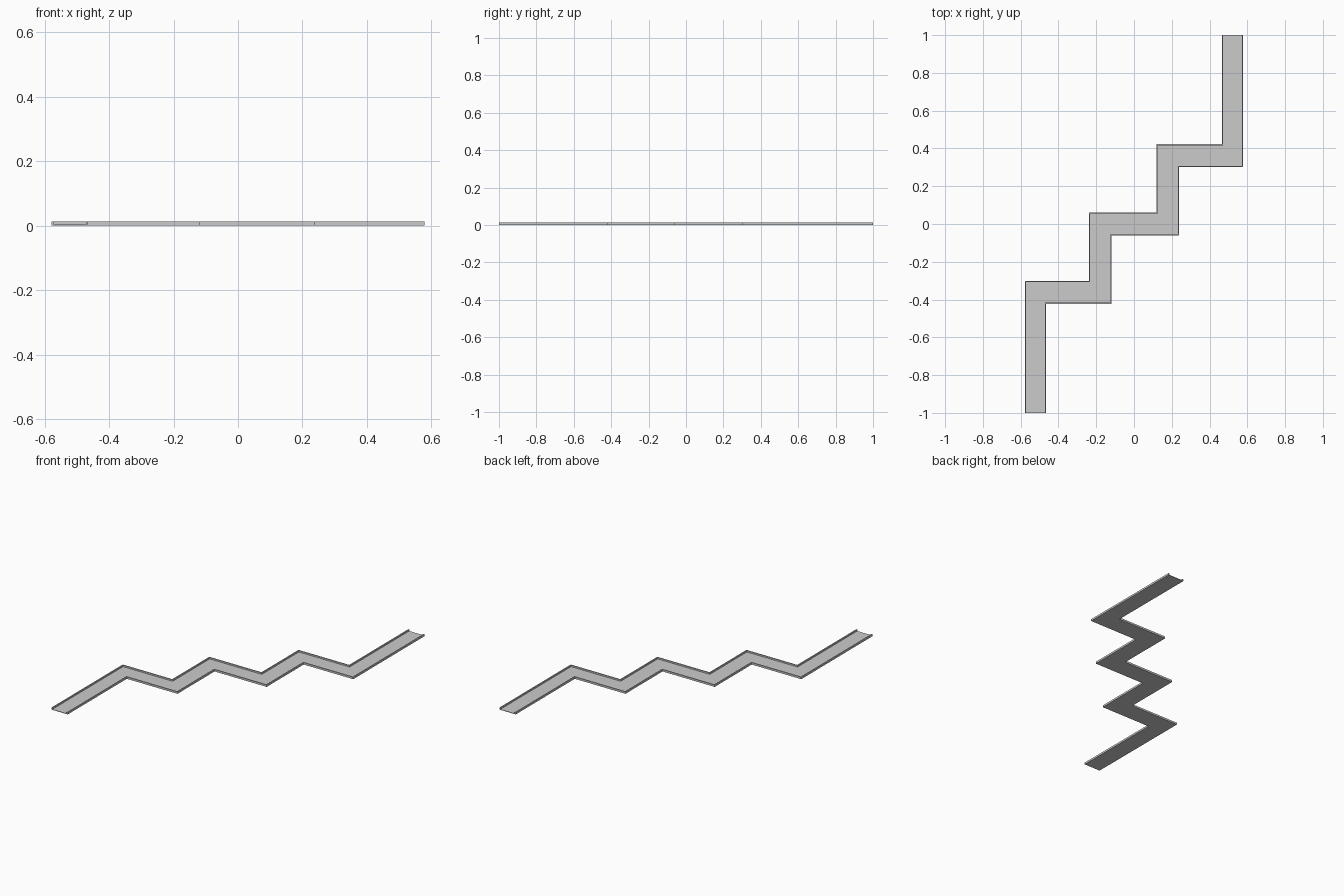
import bpy, bmesh

if "Cube" in bpy.data.objects:
    bpy.data.objects.remove(bpy.data.objects["Cube"])

WALL = 0.007    # thickness of the side lips
FLOOR = 0.003   # thickness of the base sheet
HEIGHT = 0.012  # overall height

# Outer right edge of the zigzag; the left edge is its half-turn copy
right = [(-0.465, -1), (-0.465, -0.423), (-0.118, -0.423), (-0.118, -0.061),
         (0.239, -0.061), (0.239, 0.301), (0.578, 0.301), (0.578, 1)]
left = [(-x, -y) for x, y in reversed(right)]


def inset(points, sign):
    # Mitred offset towards the channel middle, keeping the ends square
    last = len(points) - 1
    return [(x + sign * WALL, y if i in (0, last) else y - sign * WALL)
            for i, (x, y) in enumerate(points)]


left_in, right_in = inset(left, 1), inset(right, -1)

# U-shaped section swept along the path
bm = bmesh.new()
rings = []
for l, li, ri, r in zip(left, left_in, right_in, right):
    section = [(l, 0), (l, HEIGHT), (li, HEIGHT), (li, FLOOR),
               (ri, FLOOR), (ri, HEIGHT), (r, HEIGHT), (r, 0)]
    rings.append([bm.verts.new((p[0], p[1], z)) for p, z in section])
for a, b in zip(rings, rings[1:]):
    for i in range(8):
        j = (i + 1) % 8
        bm.faces.new((a[i], a[j], b[j], b[i]))

# Open-topped end faces
for ring in (rings[0], rings[-1]):
    for quad in ((0, 1, 2, 3), (0, 3, 4, 7), (4, 5, 6, 7)):
        bm.faces.new([ring[k] for k in quad])
bmesh.ops.recalc_face_normals(bm, faces=bm.faces)

mesh = bpy.data.meshes.new("zigzag_channel")
bm.to_mesh(mesh)
bm.free()
channel = bpy.data.objects.new("zigzag_channel", mesh)
bpy.context.collection.objects.link(channel)
